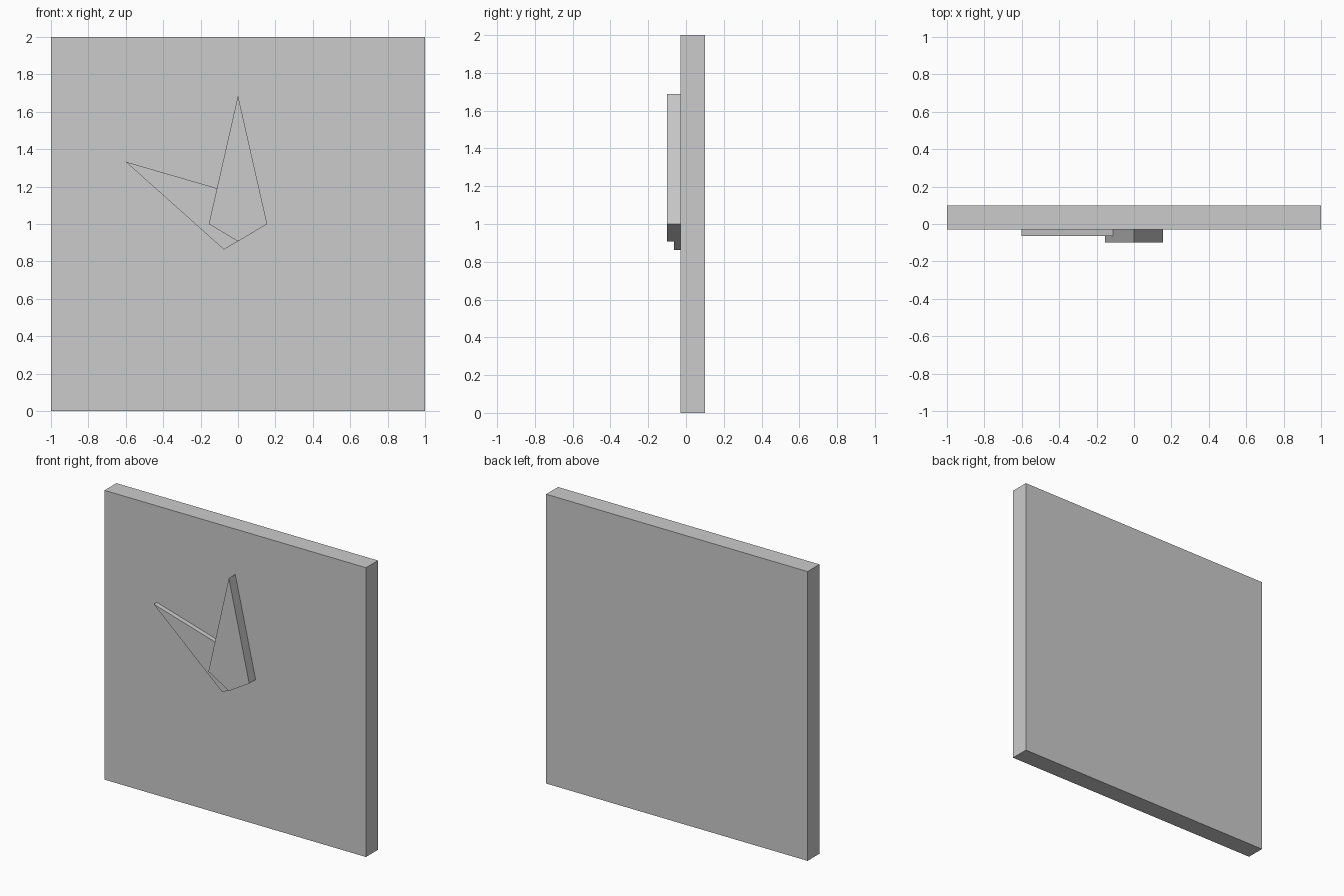
import bpy, bmesh
from math import radians
from mathutils import Matrix, Vector

if "Cube" in bpy.data.objects:
    bpy.data.objects.remove(bpy.data.objects["Cube"])

FACE_Y = -0.03  # front surface of the plate
PIVOT = Vector((0, 0, 1))


def prism(name, profile, y_front, y_back, turn=0):
    """Extrude an x/z profile (relative to the pivot) along y."""
    bm = bmesh.new()
    face = bm.faces.new([bm.verts.new((x, y_front, z)) for x, z in profile])
    ext = bmesh.ops.extrude_face_region(bm, geom=[face])
    moved = [v for v in ext["geom"] if isinstance(v, bmesh.types.BMVert)]
    bmesh.ops.translate(bm, verts=moved, vec=(0, y_back - y_front, 0))
    bm.transform(Matrix.Translation(PIVOT) @ Matrix.Rotation(radians(turn), 4, 'Y'))
    bmesh.ops.recalc_face_normals(bm, faces=bm.faces)
    mesh = bpy.data.meshes.new(name)
    bm.to_mesh(mesh)
    bm.free()
    obj = bpy.data.objects.new(name, mesh)
    bpy.context.collection.objects.link(obj)
    return obj


# Square clock plate
square = [(-1, -1), (1, -1), (1, 1), (-1, 1)]
prism("clock_plate", square, FACE_Y, 0.10)

# Two kite-shaped hands, the lower one turned to the left
kite = [(0, 0.687), (-0.156, 0), (0, -0.093), (0.156, 0)]
prism("minute_hand", kite, -0.10, FACE_Y)
prism("hour_hand", kite, -0.063, FACE_Y, turn=-61)
